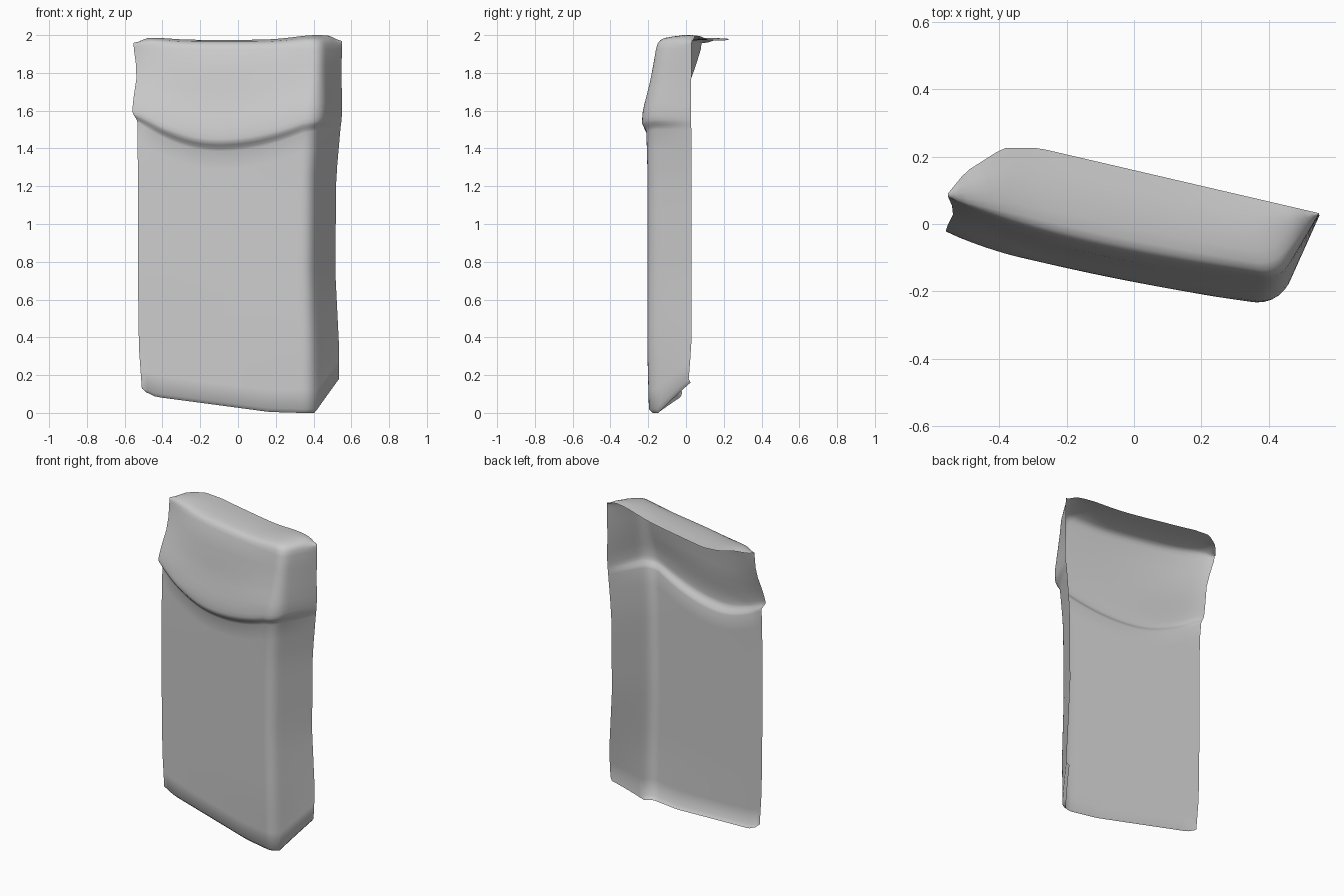
import bpy, bmesh, math
from mathutils import Vector

if "Cube" in bpy.data.objects:
    bpy.data.objects.remove(bpy.data.objects["Cube"])

# Outline by height: z, left edge xy, front corner xy, right back edge xy
KEYS = [
    (0.00, -.500, -.035, .385, -.205, .535, .000),
    (0.35, -.525, -.030, .385, -.215, .535, .028),
    (0.75, -.530, -.030, .375, -.213, .515, .028),
    (1.25, -.530, -.030, .380, -.213, .520, .028),
    (1.50, -.532, -.025, .400, -.220, .542, .028),
    (1.60, -.535, -.005, .412, -.218, .548, .028),
    (1.78, -.530, .035, .430, -.195, .548, .028),
    (1.93, -.552, .080, .430, -.170, .550, .030),
]
NF, NC, NS = 28, 6, 8          # columns on front, corner, side
COLS = ([('f', i / NF) for i in range(NF)] + [('c', i / NC) for i in range(NC)]
        + [('s', i / NS) for i in range(NS + 1)])


def smooth(t):
    t = max(0.0, min(1.0, t))
    return t * t * (3 - 2 * t)


def pwl(pts, x):
    # piecewise linear lookup
    for a, b in zip(pts, pts[1:]):
        if x <= b[0]:
            t = max(0, (x - a[0]) / (b[0] - a[0]))
            return [p + (q - p) * t for p, q in zip(a[1:], b[1:])]
    return list(pts[-1][1:])


def outline(z, col):
    k = pwl(KEYS, z)
    L, C, R = Vector(k[0:2]), Vector(k[2:4]), Vector(k[4:6])
    kind, t = col
    a, b = C + (L - C).normalized() * .06, C + (R - C).normalized() * .06
    if kind == 'f':
        p = L.lerp(a, t)
        bow = smooth((z - 1.45) / .4) * .035 * math.sin(math.pi * t ** .7)
        return p + Vector((-.2, -.98)) * bow
    if kind == 'c':
        return a.lerp(C, t).lerp(C.lerp(b, t), t)
    return b.lerp(R, t)


def normal(col):
    nf, ns = Vector((-.2, -.98)), Vector((.84, -.54))
    kind, t = col
    if kind == 'f':
        return nf + Vector((-.8, .3)) * max(0, 1 - t * 12)
    return nf.lerp(ns, t).normalized() if kind == 'c' else ns


def bottom_z(col):
    kind, t = col
    if kind == 'f':
        return pwl([(0, .11), (.08, .085), (.8, .005), (1, 0)], t)[0]
    return 0 if kind == 'c' else .16 * t


def flap_z(col):
    kind, t = col
    if kind == 'f':
        d = t - .5
        return 1.385 + (.62 if d < 0 else .38) * d * d
    return 1.48 + .02 * t if kind == 'c' else 1.50


def flap_offset(d, col):
    # lip that swells above the crease and fades upwards
    amp = .024 if col[0] != 's' else .024 - .02 * col[1]
    if col[0] == 'f':
        amp += .012 * math.sin(math.pi * col[1])
    return amp * (smooth(d / .055) if d < .055 else 1 - smooth((d - .055) / .28))


def back_point(i):
    # back rim of the lid top
    rim = [Vector(p) for p in ((-.553, .09), (-.50, .155), (-.39, .225), (-.28, .225), (.55, .032))]
    f = i / (len(COLS) - 1)
    x, y = pwl([(0, *rim[0]), (.06, *rim[1]), (.16, *rim[2]), (.27, *rim[3]), (1, *rim[4])], f)
    return Vector((x, y))


rows = []
# bottom edge, slightly turned in
row = []
for c in COLS:
    p = outline(bottom_z(c), c) - normal(c) * .02
    row.append((p.x, p.y, bottom_z(c)))
rows.append(row)
# body wall up to the crease
for j in range(15):
    row = []
    for c in COLS:
        z0, z1 = bottom_z(c) + .02, flap_z(c)
        z = z0 + (z1 - z0) * j / 14
        p = outline(z, c)
        row.append((p.x, p.y, z))
    rows.append(row)
# lid wall
for s in (.03, .06, .09, .12, .17, .24, .33, .45, .6, .8, 1):
    row = []
    for c in COLS:
        z = flap_z(c) + (1.925 - flap_z(c)) * s
        p = outline(z, c) + normal(c) * flap_offset(z - flap_z(c), c)
        row.append((p.x, p.y, z))
    rows.append(row)
# rounded lid top reaching to the back rim
for w, h in ((.03, .4), (.08, .65), (.16, .8), (.3, .9), (.5, 1), (.75, 1), (1, .95)):
    row = []
    for i, c in enumerate(COLS):
        p = outline(1.93, c).lerp(back_point(i), w)
        top = 1.975 + .025 * math.exp(-((p.x - .42) / .17) ** 2) + .01 * math.exp(-((p.x + .44) / .12) ** 2)
        top -= .02 * smooth((abs(p.x) - .47) / .08)
        row.append((p.x, p.y, 1.925 + (top - 1.925) * h))
    rows.append(row)

bm = bmesh.new()
grid = [[bm.verts.new(p) for p in r] for r in rows]
for a, b in zip(grid, grid[1:]):
    for i in range(len(COLS) - 1):
        bm.faces.new((a[i], a[i + 1], b[i + 1], b[i]))
mesh = bpy.data.meshes.new("pouch_shell")
bm.to_mesh(mesh)
bm.free()
for f in mesh.polygons:
    f.use_smooth = True
obj = bpy.data.objects.new("pouch_shell", mesh)
bpy.context.collection.objects.link(obj)
